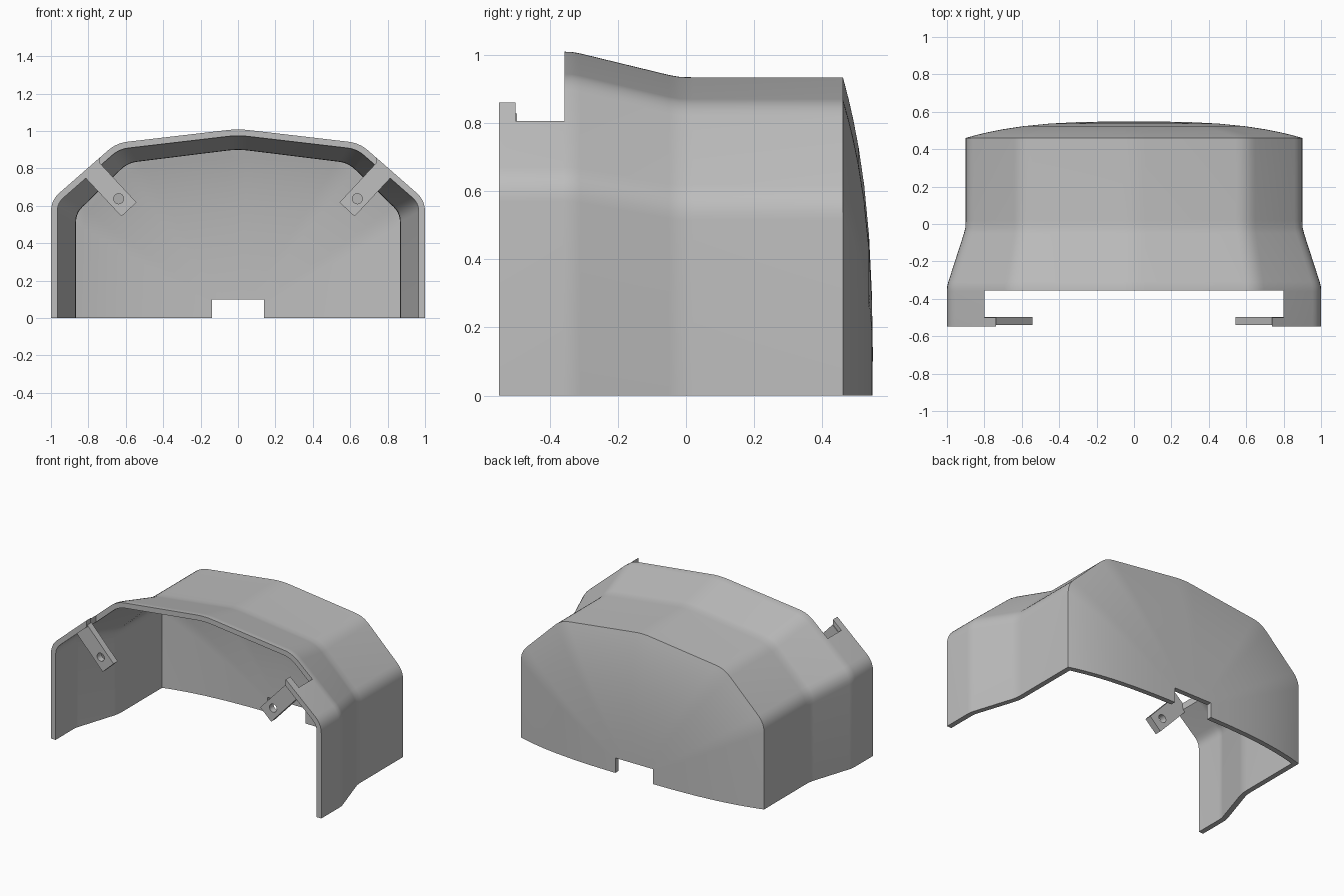
import bpy, bmesh, math
from mathutils import Vector, Matrix

if "Cube" in bpy.data.objects:
    bpy.data.objects.remove(bpy.data.objects["Cube"], do_unlink=True)

grey = bpy.data.materials.new("plain grey")
grey.use_nodes = True
grey.diffuse_color = (0.52, 0.52, 0.52, 1)
grey.node_tree.nodes["Principled BSDF"].inputs["Base Color"].default_value = grey.diffuse_color

FRONT, REAR, BACK_BULGE, WALL = -0.548, 0.46, 0.088, 0.034


def add_object(name, bm):
    bmesh.ops.recalc_face_normals(bm, faces=bm.faces)
    mesh = bpy.data.meshes.new(name)
    bm.to_mesh(mesh)
    bm.free()
    mesh.materials.append(grey)
    obj = bpy.data.objects.new(name, mesh)
    bpy.context.collection.objects.link(obj)
    return obj


def box(name, low, high):
    bm = bmesh.new()
    low, high = Vector(low), Vector(high)
    bmesh.ops.create_cube(bm, size=1, matrix=Matrix.Translation((low + high) / 2)
                          @ Matrix.Diagonal((*(high - low), 1)))
    return add_object(name, bm)


def cut(obj, cutters):
    for cutter in cutters:
        cutter.hide_render = True
        mod = obj.modifiers.new("cut", 'BOOLEAN')
        mod.operation, mod.solver, mod.object = 'DIFFERENCE', 'EXACT', cutter


def finish(obj, cutters):
    # Bake the modifiers, drop the cutters and shade by angle
    graph = bpy.context.evaluated_depsgraph_get()
    mesh = bpy.data.meshes.new_from_object(obj.evaluated_get(graph))
    obj.modifiers.clear()
    obj.data = mesh
    for cutter in cutters:
        bpy.data.objects.remove(cutter, do_unlink=True)
    bpy.ops.object.select_all(action='DESELECT')
    obj.select_set(True)
    bpy.context.view_layer.objects.active = obj
    bpy.ops.object.shade_smooth_by_angle(angle=math.radians(28))


def section(t):
    # Hood outline with rounded corners; t = 0 at the wide mouth, 1 at the rear
    wide = [(1, 0), (1, 0.63), (0.65, 0.936), (0, 1.012)]
    narrow = [(0.9, 0), (0.9, 0.575), (0.605, 0.862), (0, 0.937)]
    half = [Vector(a).lerp(Vector(b), t) for a, b in zip(wide, narrow)]
    corners = half + [Vector((-p.x, p.y)) for p in half[-2::-1]]
    points = [corners[0]]
    for before, c, after in zip(corners, corners[1:], corners[2:]):
        a = c + (before - c).normalized() * 0.06
        b = c + (after - c).normalized() * 0.06
        for i in range(6):
            k = i / 5
            points.append(a * (1 - k) ** 2 + c * 2 * k * (1 - k) + b * k * k)
    return points + [corners[-1]]


# Hood: tapering tunnel closed by a bulged back
bm = bmesh.new()
rings = [(FRONT, 0, 1), (-0.36, 0, 1), (-0.335, 0.01, 1), (-0.31, 0.07, 1),
         (-0.05, 0.91, 1), (-0.02, 0.98, 1), (0.02, 1, 1), (REAR, 1, 1)]
for s in (0.97, 0.93, 0.87, 0.78, 0.66, 0.5, 0.32, 0.15):
    rings.append((REAR + BACK_BULGE * (1 - s ** 3), 1, s))
previous = None
for y, t, s in rings:
    ring = [bm.verts.new((p.x * s, y, p.y * s)) for p in section(t)]
    if previous:
        for i in range(len(ring) - 1):
            bm.faces.new((previous[i], previous[i + 1], ring[i + 1], ring[i]))
    previous = ring
tip = bm.verts.new((0, REAR + BACK_BULGE, 0))
for a, b in zip(previous, previous[1:]):
    bm.faces.new((a, b, tip))
hood = add_object("hood_shell", bm)
# Outside faces look away from the hollow
if max(hood.data.polygons, key=lambda f: f.center.z).normal.z < 0:
    hood.data.flip_normals()
solid = hood.modifiers.new("wall", 'SOLIDIFY')
solid.thickness, solid.offset, solid.use_even_offset = WALL, -1, True

# Open front lip and cable notch in the back
cutters = [box("mouth_cutter", (-0.8, -0.5, 0.3), (0.8, -0.356, 1.3)),
           box("lip_cutter", (-0.737, -0.7, 0.31), (0.737, -0.45, 1.31)),
           box("notch_cutter", (-0.14, 0.3, -0.1), (0.14, 0.7, 0.1))]
cut(hood, cutters)
finish(hood, cutters)

# Mounting tabs with a screw hole, slanting inwards from the lip
for side, name in ((1, "left_tab"), (-1, "right_tab")):
    angle = math.radians(47)
    length = 0.285
    end = Vector((side * 0.583, -0.518, 0.581))
    along = Vector((side * math.cos(angle), 0, math.sin(angle)))
    tab = box(name, (-length / 2, -0.022, -0.055), (length / 2, 0.022, 0.055))
    tab.data.transform(Matrix.Translation(end + along * length / 2)
                       @ Matrix.Rotation(-angle * side, 4, 'Y'))
    bm = bmesh.new()
    bmesh.ops.create_cone(bm, cap_ends=True, segments=32, radius1=0.027, radius2=0.027, depth=0.3,
                          matrix=Matrix.Translation((side * 0.638, -0.518, 0.638))
                          @ Matrix.Rotation(math.pi / 2, 4, 'X'))
    hole = add_object("hole_cutter", bm)
    cut(tab, [hole])
    finish(tab, [hole])
